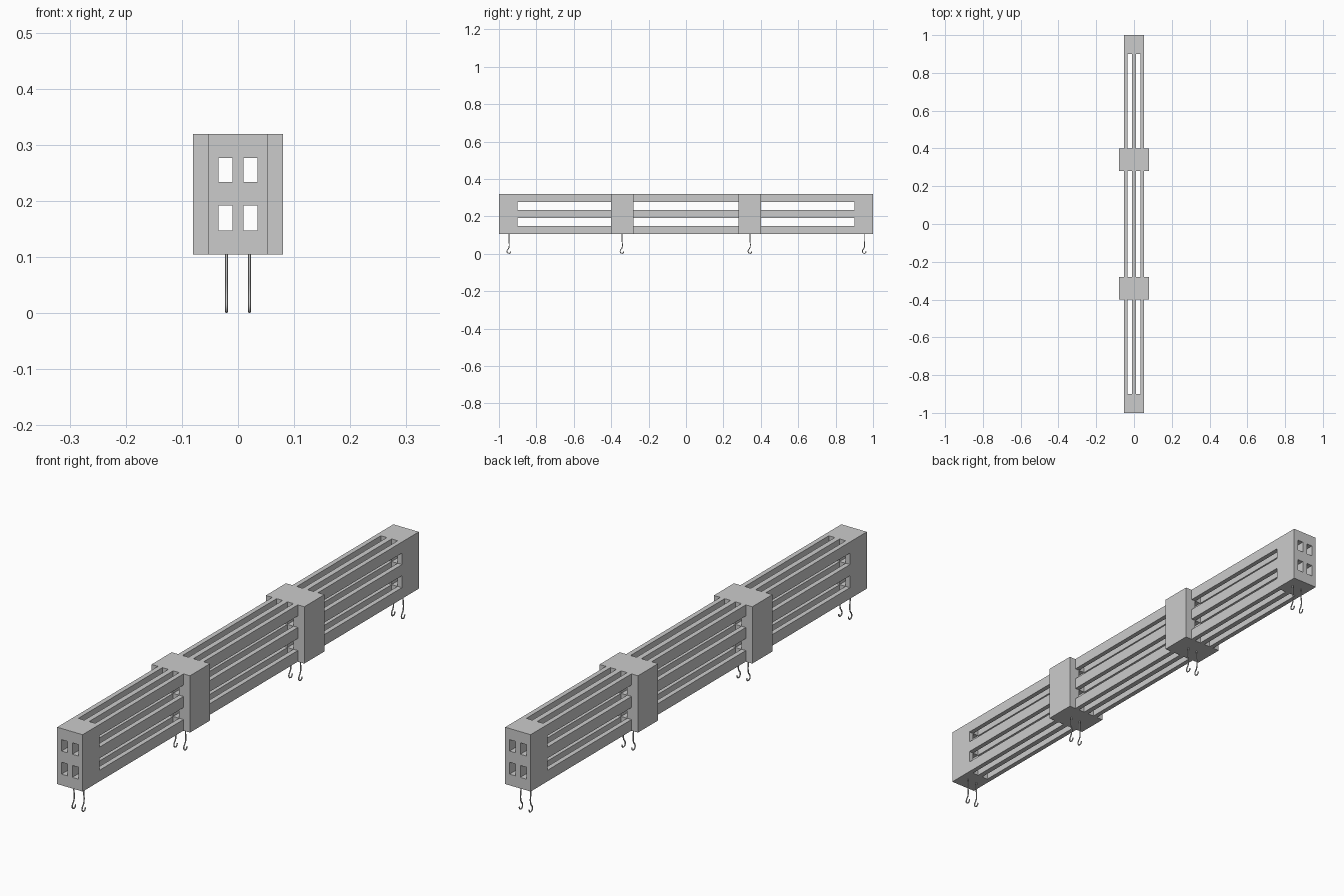
import bpy, bmesh

if "Cube" in bpy.data.objects:
    bpy.data.objects.remove(bpy.data.objects["Cube"])

# Cut planes of the frame along each axis
XS = [-0.08, -0.053, -0.035, -0.01, 0.01, 0.035, 0.053, 0.08]
YS = [-1.0, -0.9, -0.4, -0.28, 0.28, 0.4, 0.9, 1.0]
ZS = [0.105, 0.147, 0.192, 0.234, 0.277, 0.319]
SLOT_X, SLOT_Z = (2, 4), (1, 3)      # open columns and rows of the cross-section
SPANS, BANDS = (1, 3, 5), (2, 4)     # open lattice spans, wide clamp bands


def solid(i, j, k):
    """True where the slotted frame has material."""
    if not (0 <= i < len(XS) - 1 and 0 <= j < len(YS) - 1 and 0 <= k < len(ZS) - 1):
        return False
    if i in (0, len(XS) - 2):
        return j in BANDS
    in_x, in_z = i in SLOT_X, k in SLOT_Z
    if in_x and in_z:                # lengthwise tunnels
        return False
    return not (j in SPANS and (in_x or in_z))


def build_frame():
    bm = bmesh.new()
    verts = {}

    def vert(c):
        if c not in verts:
            verts[c] = bm.verts.new((XS[c[0]], YS[c[1]], ZS[c[2]]))
        return verts[c]

    for i in range(len(XS) - 1):
        for j in range(len(YS) - 1):
            for k in range(len(ZS) - 1):
                if not solid(i, j, k):
                    continue
                cell = (i, j, k)
                for axis in range(3):
                    for side in (0, 1):
                        near = list(cell)
                        near[axis] += 2 * side - 1
                        if solid(*near):
                            continue
                        # outward facing quad on the exposed side of the cell
                        u, v = (axis + 1) % 3, (axis + 2) % 3
                        quad = []
                        for du, dv in ((0, 0), (1, 0), (1, 1), (0, 1)):
                            c = list(cell)
                            c[axis] += side
                            c[u] += du
                            c[v] += dv
                            quad.append(vert(tuple(c)))
                        bm.faces.new(quad if side else quad[::-1])
    mesh = bpy.data.meshes.new("slotted_frame")
    bm.to_mesh(mesh)
    bm.free()
    bpy.context.collection.objects.link(bpy.data.objects.new("slotted_frame", mesh))


def build_hook_mesh():
    # Bent wire profile in (y, z)
    path = [(0, 0.108), (0, 0.07), (0.002, 0.045), (-0.001, 0.03), (-0.009, 0.018),
            (-0.009, 0.008), (-0.002, 0.0025), (0.006, 0.004), (0.01, 0.013)]
    curve = bpy.data.curves.new("hook_wire", 'CURVE')
    curve.dimensions = '3D'
    curve.bevel_depth = 0.0023
    curve.bevel_resolution = 2
    curve.resolution_u = 4
    curve.use_fill_caps = True
    spline = curve.splines.new('BEZIER')
    spline.bezier_points.add(len(path) - 1)
    for p, (y, z) in zip(spline.bezier_points, path):
        p.co = (0, y, z)
        p.handle_left_type = p.handle_right_type = 'AUTO'
    temp = bpy.data.objects.new("hook_wire", curve)
    bpy.context.collection.objects.link(temp)
    bpy.context.view_layer.update()
    deps = bpy.context.evaluated_depsgraph_get()
    mesh = bpy.data.meshes.new_from_object(temp.evaluated_get(deps))
    bpy.data.objects.remove(temp)
    mesh.shade_smooth()
    return mesh


build_frame()

# Pairs of hooks under both ends and both bands
hook = build_hook_mesh()
for y in (-0.947, -0.342, 0.342, 0.953):
    for x in (-0.0205, 0.0205):
        ob = bpy.data.objects.new("hook", hook)
        ob.location = (x, y, 0)
        bpy.context.collection.objects.link(ob)
